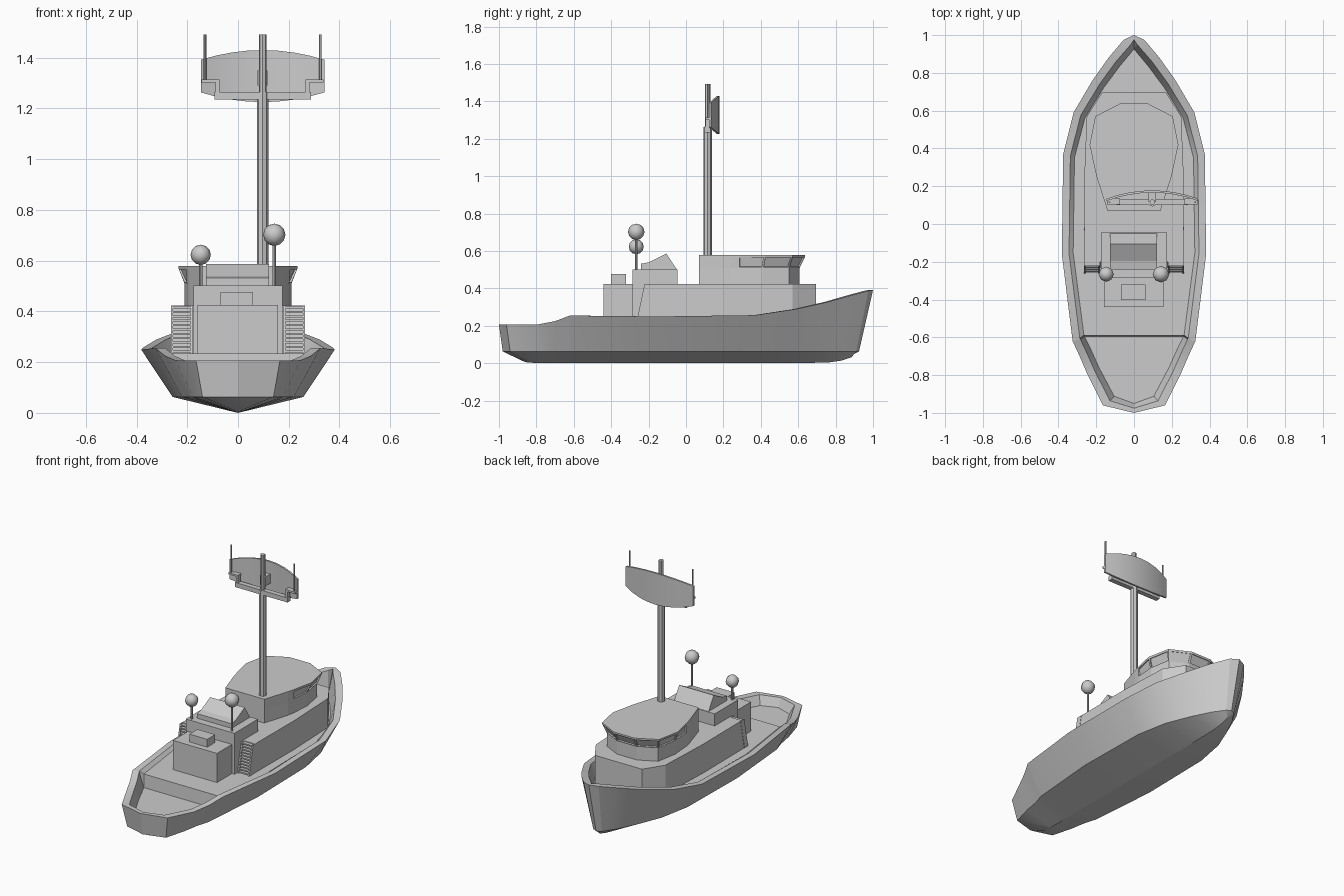
import bpy, bmesh, math
from mathutils import Vector

if "Cube" in bpy.data.objects:
    bpy.data.objects.remove(bpy.data.objects["Cube"])


def finish(name, bm, smooth=None):
    bmesh.ops.remove_doubles(bm, verts=bm.verts, dist=0.0005)
    bmesh.ops.recalc_face_normals(bm, faces=bm.faces)
    me = bpy.data.meshes.new(name)
    bm.to_mesh(me)
    bm.free()
    ob = bpy.data.objects.new(name, me)
    bpy.context.collection.objects.link(ob)
    if smooth:
        bpy.context.view_layer.objects.active = ob
        ob.select_set(True)
        bpy.ops.object.shade_smooth_by_angle(angle=math.radians(smooth))
        ob.select_set(False)
    return ob


def loft(bm, rings, close=True):
    """Join rings of points with faces; returns faces per band."""
    rows = [[bm.verts.new(p) for p in r] for r in rings]
    bands = []
    for a, b in zip(rows, rows[1:]):
        n = len(a)
        bands.append([bm.faces.new((a[i], a[(i + 1) % n], b[(i + 1) % n], b[i]))
                      for i in range(n if close else n - 1)])
    return rows, bands


def solid(name, rings, smooth=None):
    bm = bmesh.new()
    rows, _ = loft(bm, rings)
    bm.faces.new(rows[0])
    bm.faces.new(rows[-1])
    return finish(name, bm, smooth)


def box(name, x0, x1, y0, y1, z0, z1):
    return solid(name, [[(x0, y0, z), (x1, y0, z), (x1, y1, z), (x0, y1, z)] for z in (z0, z1)])


def prism_x(name, prof, x0, x1):
    return solid(name, [[(x, y, z) for y, z in prof] for x in (x0, x1)])


def rod(name, x, y, z0, z1, r, n=8):
    pts = [(x + r * math.cos(2 * math.pi * i / n), y + r * math.sin(2 * math.pi * i / n)) for i in range(n)]
    return solid(name, [[(px, py, z) for px, py in pts] for z in (z0, z1)])


def mirrored(half):
    return half + [(-x, y) for x, y in reversed(half)]


# Hull stations: sheer y, half width, z | chine y, half width | keel y, z
stations = [
    (1.00, 0.00, .392, .925, .00, .90, .050),
    (.975, .055, .387, .91, .03, .885, .032),
    (.88, .135, .362, .83, .085, .83, .014),
    (.76, .22, .328, .71, .145, .76, .004),
    (.59, .32, .29, .55, .21, .55, 0),
    (.37, .375, .257, .34, .25, .34, 0),
    (-.16, .382, .25, -.16, .258, -.16, 0),
    (-.62, .325, .255, -.62, .22, -.62, 0),
    (-.626, .322, .253, -.626, .218, -.626, 0),
    (-.70, .288, .225, -.70, .195, -.70, 0),
    (-.80, .245, .206, -.80, .178, -.78, 0),
    (-.96, .165, .206, -.94, .14, -.84, .004),
    (-1.0, 0.00, .206, -.98, .00, -.86, .006),
]
bm = bmesh.new()
for s in (1, -1):
    sections = []
    for i, (y, w, z, cy, cw, ky, kz) in enumerate(stations):
        deck = .235 if i < 8 else .15
        sections.append([(0, ky, kz), (s * cw, cy, .063), (s * w, y, z),
                         (s * max(w - .038, 0), y * .975, z),
                         (s * max(w - .06, 0), y * .95, deck), (0, y * .95, deck)])
    loft(bm, sections, close=False)
bmesh.ops.remove_doubles(bm, verts=bm.verts, dist=0.0005)
bmesh.ops.dissolve_degenerate(bm, edges=bm.edges, dist=0.0004)
finish("hull", bm, 22)

# Lower deckhouse, with tapered forward end and sloped aft wall
house = mirrored([(.262, -.2), (.265, .2), (.25, .57), (.17, .695)])
solid("lower_deckhouse", [[(x, y - (.03 if y < -.1 and z < .3 else 0), z) for x, y in house]
                          for z in (.23, .423)])

# Wheelhouse with flared, recessed windows
top = mirrored([(.14, .07), (.195, .24), (.205, .28), (.235, .42), (.205, .57), (.075, .637)])
low = mirrored([(.14, .07), (.192, .24), (.2, .28), (.21, .41), (.185, .55), (.07, .607)])
bm = bmesh.new()
rows, bands = loft(bm, [[(x, y, z) for x, y in ring] for ring, z in
                        ((low, .42), (low, .508), (top, .57), (top, .578))])
bm.faces.new(rows[0])
bm.faces.new(rows[-1])
bmesh.ops.recalc_face_normals(bm, faces=bm.faces)
panes = [f for f in bands[1] if f.calc_center_median().y > .3]
bmesh.ops.inset_individual(bm, faces=panes, thickness=.009, depth=0)
bmesh.ops.inset_individual(bm, faces=panes, thickness=.0006, depth=-.008)
finish("wheelhouse", bm)

# Aft housings and sloped hatch cover
box("engine_casing", -.175, .175, -.287, -.045, .23, .502)
box("aft_locker", -.16, .157, -.44, -.285, .23, .425)
box("locker_hatch", -.068, .06, -.402, -.32, .42, .476)
prism_x("casing_hood", [(-.24, .5), (-.24, .532), (-.197, .54), (-.105, .587), (-.05, .502), (-.05, .5)],
        -.127, .122)

# Stairs on both sides
for s, side in ((-1, "left"), (1, "right")):
    for x in (.183, .26):
        prism_x(side + "_stair_stringer", [(-.262, .233), (-.225, .233), (-.185, .423), (-.222, .423)],
                s * x - .004, s * x + .004)
    for i in range(11):
        t = i / 10
        z, y = .243 + .172 * t, -.258 + .035 * t
        box(side + "_stair_step", s * .2215 - .038, s * .2215 + .038, y, y + .045, z - .004, z + .004)

# Globe lamps on poles
for x, z, r in ((-.147, .623, .04), (.143, .702, .044)):
    rod("lamp_pole", x, -.266, .5, z, .007)
    bm = bmesh.new()
    bmesh.ops.create_uvsphere(bm, u_segments=8, v_segments=6, radius=r)
    bmesh.ops.translate(bm, verts=bm.verts, vec=Vector((x, -.266, z)))
    finish("globe_lamp", bm, 50)

# Mast, crossbar and antennas
cx, my = .097, .116
rod("mast", cx, my, .57, 1.262, .023)
rod("mast_top", cx, my, 1.25, 1.492, .015)
box("crossbar", cx - .19, cx + .19, my - .016, my + .016, 1.235, 1.265)
for s in (-1, 1):
    a, b, c = (cx + s * d for d in (.17, .185, .24))
    box("bracket_upright", min(a, b), max(a, b), my - .012, my + .014, 1.26, 1.312)
    box("bracket_shelf", min(a, c), max(a, c), my - .012, my + .02, 1.302, 1.314)
    rod("whip_antenna", cx + s * .227, my, 1.305, 1.492, .005, 6)

# Curved radar reflector plate
sections = []
for i in range(9):
    t = i / 4 - 1
    x, y = cx + .243 * t, .172 - .044 * t * t
    zt, zb = 1.43 - .038 * t * t, 1.225 + .038 * t * t
    sections.append([(x, y - .006, zb), (x, y + .006, zb), (x, y + .006, zt), (x, y - .006, zt)])
solid("radar_reflector", sections, 25)
box("reflector_mount", cx - .02, cx + .02, my, .17, 1.29, 1.35)
